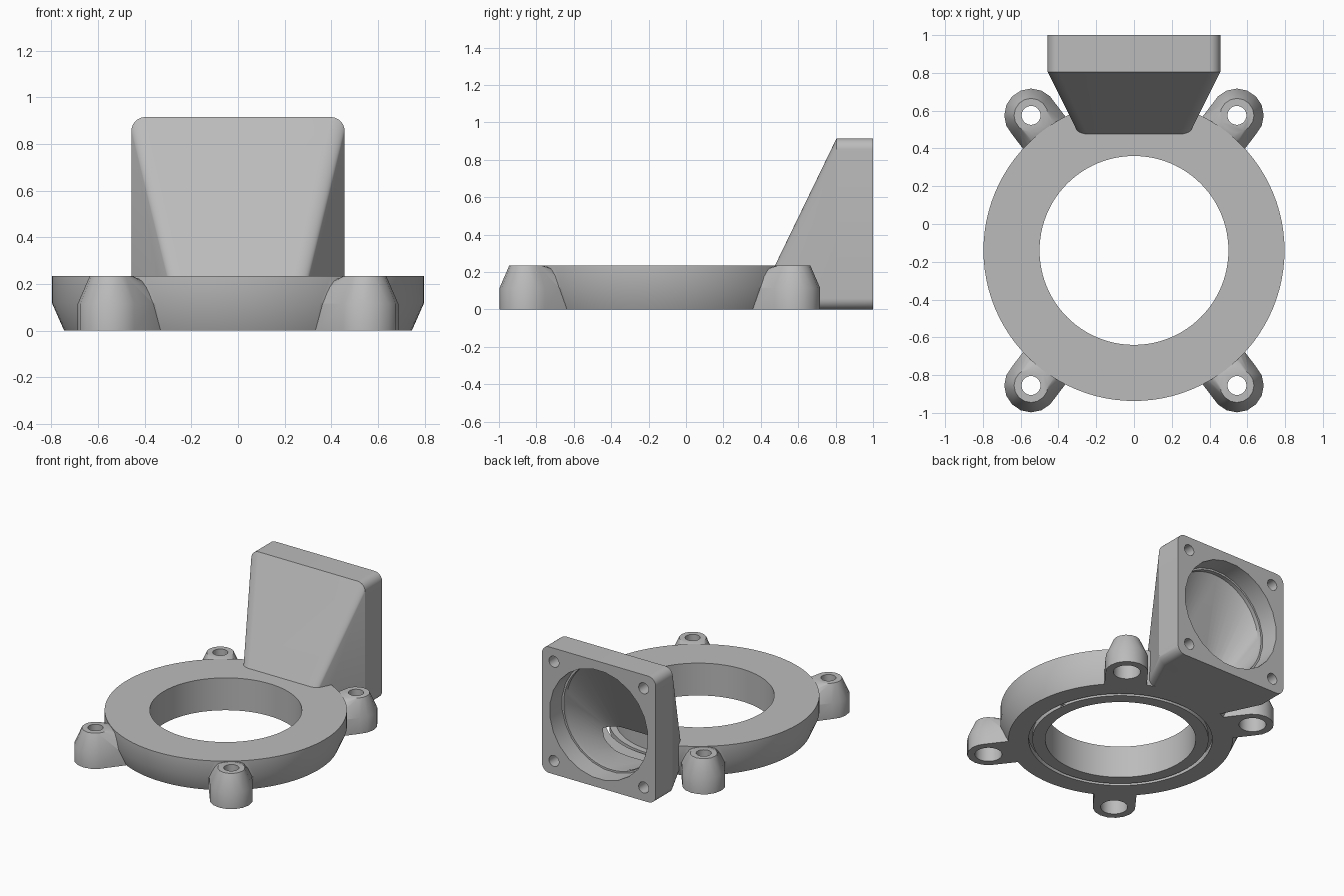
import bpy, bmesh, math
from math import cos, sin, pi

cube = bpy.data.objects.get("Cube")
if cube:
    bpy.data.objects.remove(cube)

RING_Y = -0.14          # ring centre on the y axis
TOP = 0.235             # ring height

grey = bpy.data.materials.new("plain_grey")
grey.use_nodes = True
grey.diffuse_color = (0.5, 0.5, 0.5, 1)
grey.node_tree.nodes["Principled BSDF"].inputs["Base Color"].default_value = (0.5, 0.5, 0.5, 1)


def finish(name, bm):
    bmesh.ops.recalc_face_normals(bm, faces=bm.faces)
    mesh = bpy.data.meshes.new(name)
    bm.to_mesh(mesh)
    bm.free()
    mesh.materials.append(grey)
    obj = bpy.data.objects.new(name, mesh)
    bpy.context.collection.objects.link(obj)
    return obj


def skin(name, rings, closed=False):
    """Bridge equal point rings; cap the ends or close the loop."""
    bm = bmesh.new()
    loops = [[bm.verts.new(p) for p in ring] for ring in rings]
    n = len(loops[0])
    pairs = list(zip(loops, loops[1:]))
    if closed:
        pairs.append((loops[-1], loops[0]))
    else:
        bm.faces.new(loops[0])
        bm.faces.new(loops[-1])
    for a, b in pairs:
        for i in range(n):
            j = (i + 1) % n
            bm.faces.new((a[i], a[j], b[j], b[i]))
    return finish(name, bm)


def circle(x, y, z, r, n=32):
    return [(x + r * cos(2 * pi * i / n), y + r * sin(2 * pi * i / n), z) for i in range(n)]


def lathe(name, profile, n=96):
    """Closed (radius, z) profile turned around the ring axis."""
    return skin(name, [circle(0, RING_Y, z, r, n) for r, z in profile], closed=True)


def section(y, half, z0, z1, r, k=12):
    """Rounded rectangle in the xz plane."""
    pts = []
    for q, (sx, top) in enumerate(((1, 1), (-1, 1), (-1, 0), (1, 0))):
        cx = sx * (half - r)
        cz = z1 - r if top else z0 + r
        for i in range(k):
            a = (q + (i + 0.5) / k) * pi / 2 if r == half else (q + i / (k - 1)) * pi / 2
            pts.append((cx + r * cos(a), y, cz + r * sin(a)))
    return pts


def rod(name, x, z, r, y0, y1):
    return skin(name, [section(y, r, z - r, z + r, r, 6) for y in (y0, y1)][:2]
                if x == 0 else
                [[(px + x, py, pz) for px, py, pz in section(y, r, z - r, z + r, r, 6)] for y in (y0, y1)])


def lug(name, x, y):
    """Tapered screw post with a neck reaching into the ring."""
    dx, dy = -x, RING_Y - y
    d = math.hypot(dx, dy)
    ix, iy = x + 0.2 * dx / d, y + 0.2 * dy / d
    bm = bmesh.new()
    for cx, cy, top in ((x, y, TOP), (ix, iy, 0.18)):
        for z, r in ((0, 0.142), (0.115, 0.142), (top, 0.09)):
            for p in circle(cx, cy, z, r, 16):
                bm.verts.new(p)
    hull = bmesh.ops.convex_hull(bm, input=bm.verts)
    junk = {v for v in hull["geom_interior"] + hull["geom_unused"] if isinstance(v, bmesh.types.BMVert)}
    bmesh.ops.delete(bm, geom=list(junk), context="VERTS")
    bmesh.ops.dissolve_limit(bm, angle_limit=0.01, verts=bm.verts, edges=bm.edges)
    return finish(name, bm)


# Solid ring with a tapered lower rim
body = lathe("air_duct_body", [(0.5, 0), (0.745, 0), (0.797, 0.118), (0.797, TOP), (0.5, TOP)])

# Flared square inlet
parts = [skin("inlet", [section(1.0, 0.457, 0, 0.915, 0.06),
                        section(0.805, 0.457, 0, 0.915, 0.06),
                        section(0.42, 0.265, 0, 0.12, 0.05)])]

# Hollow chamber, outlet slot, round inlet mouth and its funnel
cutters = [
    lathe("chamber", [(0.54, 0.04), (0.715, 0.04), (0.757, 0.125), (0.757, 0.195), (0.54, 0.195)]),
    lathe("slot", [(0.585, -0.02), (0.61, -0.02), (0.61, 0.06), (0.585, 0.06)]),
    rod("mouth", 0, 0.457, 0.395, 0.86, 1.05),
    skin("funnel", [section(0.88, 0.38, 0.077, 0.837, 0.38),
                    section(0.83, 0.38, 0.077, 0.837, 0.38),
                    section(0.45, 0.22, 0.041, 0.125, 0.03)]),
]

# Four screw posts with stepped holes, four blind holes in the inlet face
for sx in (-1, 1):
    for y in (0.575, -0.855):
        x = sx * 0.545
        parts.append(lug("screw_post", x, y))
        cutters.append(skin("post_hole", [circle(x, y, z, r) for z, r in
                                          ((-0.02, 0.09), (0.15, 0.09), (0.151, 0.05), (0.3, 0.05))]))
    for sz in (-1, 1):
        cutters.append(rod("inlet_hole", sx * 0.36, 0.457 + sz * 0.36, 0.04, 0.85, 1.05))

# Merge the parts, then cut
bpy.context.view_layer.objects.active = body
for group, operation in ((parts, "UNION"), (cutters, "DIFFERENCE")):
    for obj in group:
        mod = body.modifiers.new(obj.name, "BOOLEAN")
        mod.operation = operation
        mod.solver = "EXACT"
        mod.object = obj
        bpy.ops.object.modifier_apply(modifier=mod.name)
        bpy.data.objects.remove(obj)

bpy.ops.object.select_all(action="DESELECT")
body.select_set(True)
bpy.ops.object.shade_smooth_by_angle(angle=math.radians(25))
